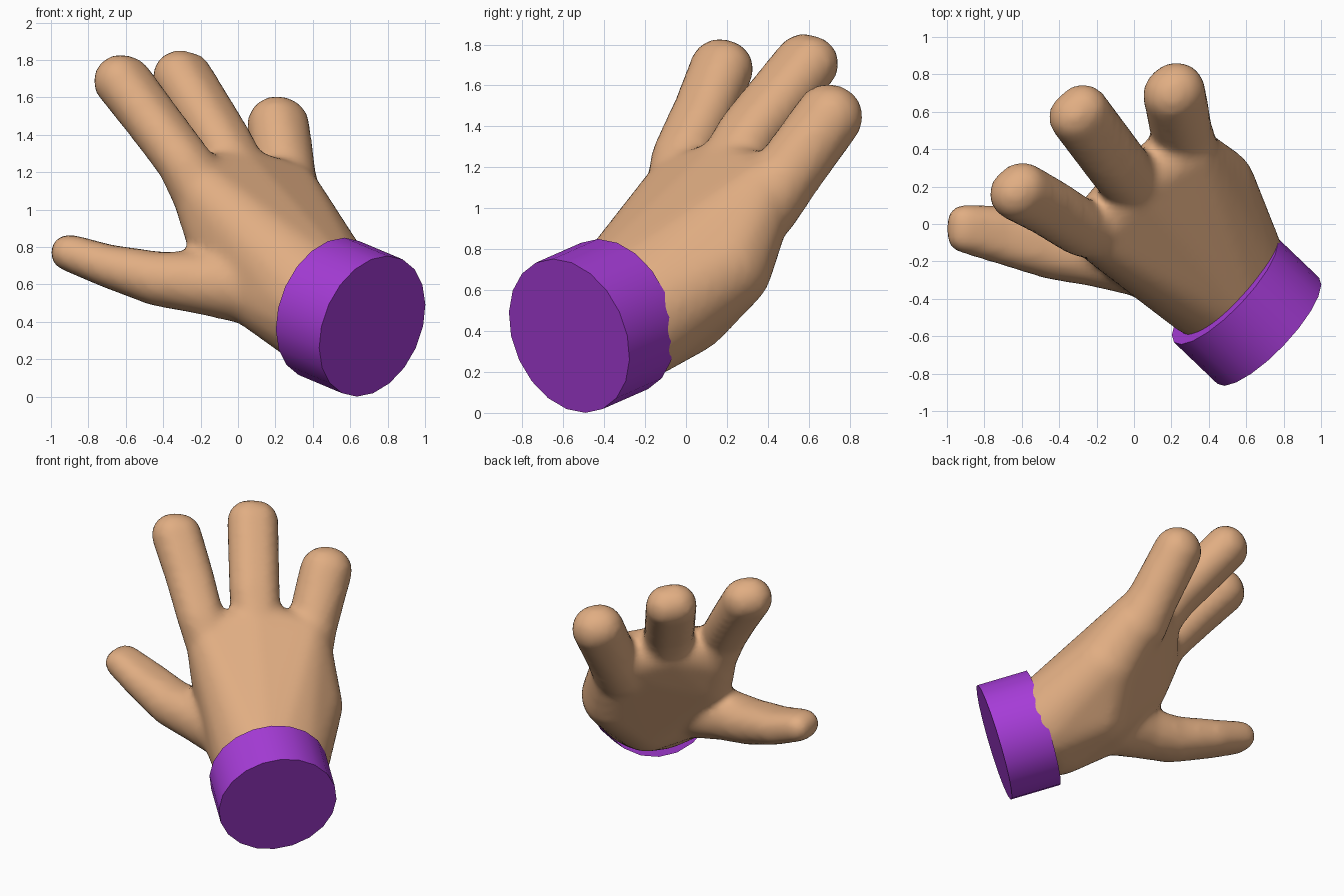
import bpy, bmesh, math
from mathutils import Vector, Matrix

if "Cube" in bpy.data.objects:
    bpy.data.objects.remove(bpy.data.objects["Cube"])


def material(name, rgb):
    m = bpy.data.materials.new(name)
    m.diffuse_color = (*rgb, 1)
    m.use_nodes = True
    m.node_tree.nodes["Principled BSDF"].inputs["Base Color"].default_value = m.diffuse_color
    return m


skin = material("tan skin", (0.75, 0.42, 0.225))
purple = material("purple cuff", (0.38, 0.045, 0.68))
ACROSS = Vector((0.74, 0.65, -0.13))   # direction across the knuckles


def add_hull(bm, balls):
    """Closed blob stretched around a set of balls (x, y, z, radius)."""
    part = bmesh.new()
    for x, y, z, r in balls:
        bmesh.ops.create_icosphere(part, subdivisions=3, radius=r,
                                   matrix=Matrix.Translation((x, y, z)))
    bmesh.ops.delete(part, geom=part.edges[:], context='EDGES_FACES')
    bmesh.ops.convex_hull(part, input=part.verts[:])
    bmesh.ops.delete(part, geom=[v for v in part.verts if not v.link_faces], context='VERTS')
    bmesh.ops.recalc_face_normals(part, faces=part.faces[:])
    tmp = bpy.data.meshes.new("tmp")
    part.to_mesh(tmp)
    part.free()
    bm.from_mesh(tmp)
    bpy.data.meshes.remove(tmp)


def add_chain(bm, balls, side):
    """Digit through (x, y, z, radius, half spread); spread widens it along side."""
    for pair in zip(balls, balls[1:]):
        add_hull(bm, [(*(Vector(b[:3]) + side * (s * b[4])), b[3])
                      for b in pair for s in (-1, 1)])


hand_bm = bmesh.new()

# Palm: wrist (two balls), heel, outer edge, thumb mound, thumb side and three knuckles
add_hull(hand_bm, [
    (0.435, -0.31, 0.485, 0.328), (0.52, -0.245, 0.46, 0.302),
    (0.33, -0.02, 0.525, 0.25), (0.42, 0.19, 0.72, 0.235),
    (0.10, -0.195, 0.58, 0.21), (-0.10, -0.07, 0.89, 0.19), (-0.18, -0.03, 1.09, 0.175),
    (0.00, 0.20, 1.17, 0.165), (0.27, 0.37, 1.08, 0.175)])

# Three fingers
add_chain(hand_bm, [(-0.18, -0.03, 1.08, 0.165, 0.01), (-0.285, -0.02, 1.25, 0.138, 0.018),
                    (-0.45, 0.085, 1.47, 0.135, 0.026), (-0.615, 0.175, 1.685, 0.142, 0.024)], ACROSS)
add_chain(hand_bm, [(0.01, 0.20, 1.18, 0.15, 0.015), (-0.085, 0.31, 1.37, 0.138, 0.03),
                    (-0.295, 0.59, 1.71, 0.14, 0.03)], ACROSS)
add_chain(hand_bm, [(0.27, 0.37, 1.02, 0.19, 0.0), (0.255, 0.49, 1.16, 0.167, 0.0),
                    (0.215, 0.70, 1.45, 0.157, 0.016)], ACROSS)

# Thumb: flattened, tapering to the tip
add_chain(hand_bm, [(0.08, -0.18, 0.60, 0.22, 0.0), (-0.20, -0.16, 0.61, 0.168, 0.01),
                    (-0.43, -0.13, 0.63, 0.145, 0.025), (-0.70, -0.06, 0.70, 0.114, 0.045),
                    (-0.905, -0.025, 0.77, 0.098, 0.034)], Vector((0, 1, 0)))

mesh = bpy.data.meshes.new("hand")
hand_bm.to_mesh(mesh)
hand_bm.free()
hand = bpy.data.objects.new("hand", mesh)
bpy.context.collection.objects.link(hand)
mesh.materials.append(skin)

# Fuse the parts into one soft skin
remesh = hand.modifiers.new("fuse", 'REMESH')
remesh.mode = 'VOXEL'
remesh.voxel_size = 0.028
remesh.use_smooth_shade = True
soften = hand.modifiers.new("soften", 'SMOOTH')
soften.factor = 0.5
soften.iterations = 7

# Cuff: closed short cylinder around the wrist
axis = Vector((-0.69, 0.66, 0.29)).normalized()
bpy.ops.mesh.primitive_cylinder_add(
    vertices=20, radius=0.393, depth=0.335, location=(0.602, -0.46, 0.425),
    rotation=axis.to_track_quat('Z', 'Y').to_euler())
cuff = bpy.context.object
cuff.name = "cuff"
cuff.data.materials.append(purple)
bpy.ops.object.shade_smooth_by_angle(angle=math.radians(35))
